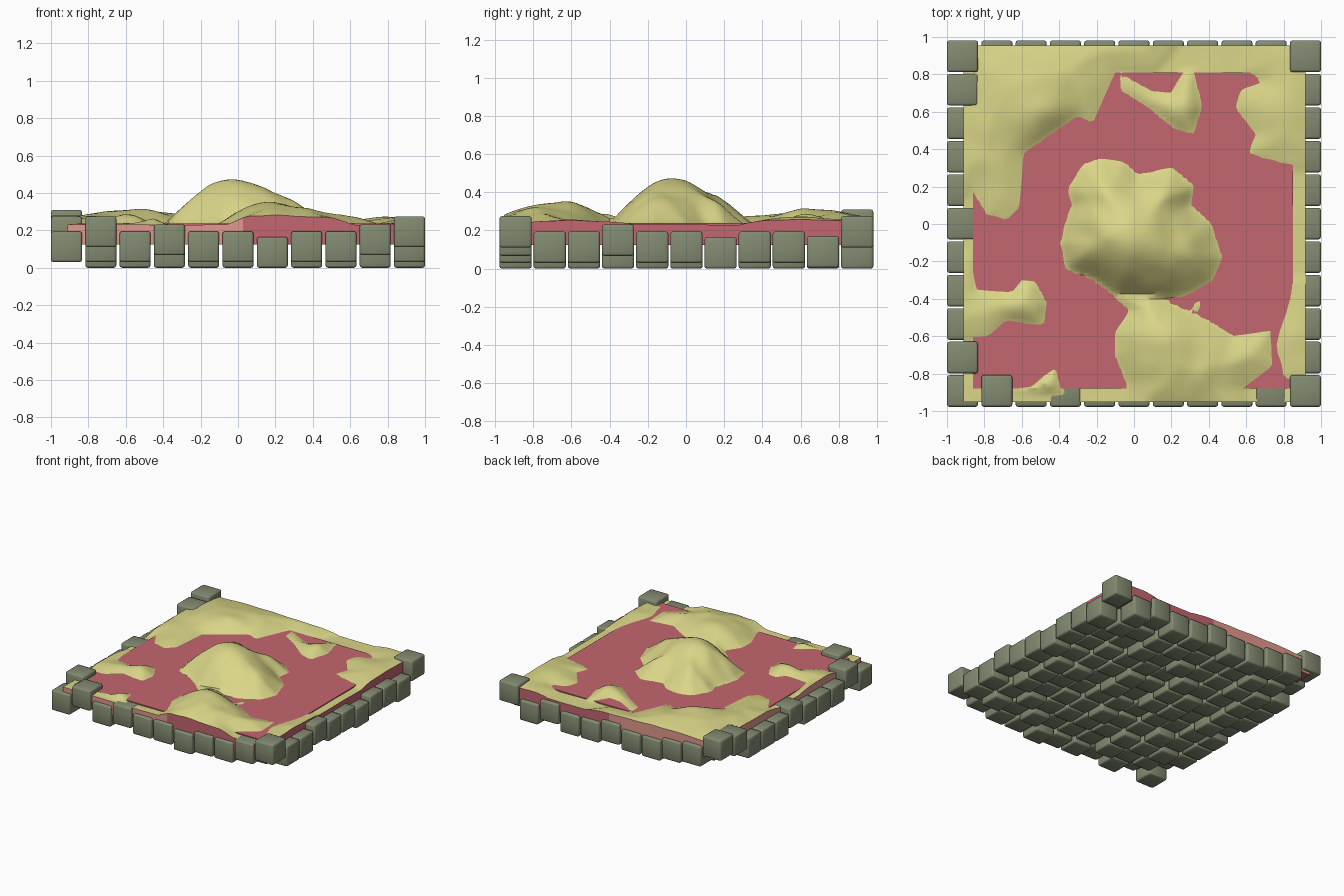
import bpy, bmesh, math, random
from mathutils import Vector, noise

if "Cube" in bpy.data.objects:
    bpy.data.objects.remove(bpy.data.objects["Cube"])

random.seed(4)


def material(name, rgb):
    m = bpy.data.materials.new(name)
    lin = [((c / 255 + 0.055) / 1.055) ** 2.4 for c in rgb]
    m.diffuse_color = (*lin, 1)
    m.use_nodes = True
    m.node_tree.nodes["Principled BSDF"].inputs["Base Color"].default_value = m.diffuse_color
    return m


STONE = material("grey green stone", (131, 139, 113))
SAND = material("yellow sand", (218, 214, 136))
RED = material("dull red", (196, 102, 110))
SALMON = material("salmon pink", (226, 152, 142))


def finish(bm, name, mats, angle=30):
    me = bpy.data.meshes.new(name)
    bm.to_mesh(me)
    bm.free()
    ob = bpy.data.objects.new(name, me)
    bpy.context.collection.objects.link(ob)
    for m in mats:
        me.materials.append(m)
    bpy.ops.object.select_all(action='DESELECT')
    ob.select_set(True)
    bpy.context.view_layer.objects.active = ob
    bpy.ops.object.shade_smooth_by_angle(angle=math.radians(angle))
    return ob


def add_box(bm, centre, size):
    vs = bmesh.ops.create_cube(bm, size=1)["verts"]
    for v in vs:
        v.co = Vector(centre) + Vector([a * b for a, b in zip(v.co, size)])


# Stone blocks: 11 x 11 grid, each at its own height
raised = {(0, 0): .03, (1, 0): .11, (2, 0): .03, (3, 0): .067, (4, 0): .03, (5, 0): .03,
          (6, 0): 0, (7, 0): .03, (8, 0): .03, (9, 0): .067, (10, 0): .11,
          (10, 3): .067, (10, 6): 0, (10, 9): .005, (10, 10): .11,
          (0, 1): .11, (0, 5): .07, (0, 9): .115, (0, 10): .145}
bm = bmesh.new()
for i in range(11):
    for j in range(11):
        edge = i in (0, 10) or j in (0, 10)
        low = raised.get((i, j), .03 if edge and j < 10 else random.choice((0, 0, .03, .03, .05)))
        add_box(bm, (-.917 + i * .1834, -.893 + j * .179, low + .0825), (.166, .169, .165))
bmesh.ops.bevel(bm, geom=bm.edges[:], offset=.013, segments=2, profile=.5, affect='EDGES')
finish(bm, "stone_blocks", [STONE], 50)

# Red ground plate
LEVEL = .238
bm = bmesh.new()
add_box(bm, (-.005, -.035, LEVEL - .01), (1.71, 1.69, .02))
finish(bm, "red_ground", [RED])

# Sand hills: outline, peak position, peak height above the ground plate
hills = []


def hill(outline, peak, height):
    hills.append(([Vector(p) for p in outline], Vector(peak), height))


hill([(-.39, -.1), (-.36, .02), (-.33, .1), (-.35, .19), (-.27, .32), (-.18, .345), (-.06, .33),
      (.02, .26), (.2, .30), (.32, .2), (.3, .1), (.41, 0), (.47, -.18), (.42, -.3), (.28, -.38),
      (.1, -.4), (-.1, -.38), (-.22, -.29), (-.36, -.24)], (-.03, -.08), .235)
hill([(-.04, -1.05), (-.04, -.85), (-.1, -.7), (-.1, -.58), (-.02, -.46), (-.12, -.38), (.1, -.36),
      (.2, -.43), (.4, -.52), (.53, -.6), (.73, -.57), (.74, -.76), (.58, -.88), (.62, -1.05)],
     (.17, -.63), .115)
hill([(-1, 1.05), (-1, .1), (-.87, .18), (-.79, .05), (-.68, .02), (-.61, .09), (-.59, .38),
      (-.42, .5), (-.3, .58), (-.22, .54), (-.1, .81), (.1, .83), (.3, 1.05)], (-.52, .62), .078)
hill([(-.08, .81), (-.07, .71), (.08, .62), (.22, .51), (.32, .48), (.36, .63), (.32, .81),
      (.26, .81), (.2, .7), (.1, .71)], (.27, .63), .05)
hill([(.54, .62), (.57, .72), (.69, .76), (.6, .82), (.6, 1.05), (1, 1.05), (1, .31), (.85, .31),
      (.69, .35), (.61, .38), (.65, .48)], (.78, .6), .035)
hill([(-1, -.28), (-.88, -.15), (-.84, -.35), (-.65, -.37), (-.6, -.3), (-.53, -.31), (-.47, -.42),
      (-.48, -.54), (-.58, -.53), (-.68, -.51), (-.78, -.6), (-1, -.62)], (-.6, -.42), .05)
hill([(-.72, -.89), (-.55, -.87), (-.42, -.77), (-.39, -.9)], (-.46, -.85), .025)
hill([(1, -.3), (.85, -.3), (.82, -.45), (.78, -.57), (.76, -.65), (.8, -.82), (1, -.9)],
     (.86, -.6), .02)
hill([(.3, -.44), (.36, -.41), (.34, -.47)], (.335, -.44), .01)


def signed_distance(p, poly):
    """Distance to the outline, positive inside."""
    best, inside = 9, False
    for a, b in zip(poly, poly[1:] + poly[:1]):
        d = b - a
        t = max(0, min(1, (p - a).dot(d) / d.length_squared))
        best = min(best, (a + d * t - p).length)
        if (a.y > p.y) != (b.y > p.y) and p.x < a.x + d.x * (p.y - a.y) / d.y:
            inside = not inside
    return best if inside else -best


def ground(x, y):
    p, h = Vector((x, y)), -.008 + .004 * noise.noise(Vector((x * 4, y * 4, 3)))
    for poly, peak, height in hills:
        sd = signed_distance(p, poly)
        if sd > 0:
            t = sd / (sd + (p - peak).length)
            rough = 1 + .22 * noise.noise(Vector((x * 8, y * 8, 1))) * (1 - t)
            h = max(h, height * math.sin(t * math.pi / 2) * rough)
        else:
            h = max(h, sd * .4)
    return LEVEL + h


# Sand surface with its coloured skirt
N = 76
X0, X1, Y0, Y1, BOTTOM = -.912, .918, -.953, .955, .125
bm = bmesh.new()
grid = []
for i in range(N + 1):
    x = X0 + (X1 - X0) * i / N
    row = []
    for j in range(N + 1):
        y = Y0 + (Y1 - Y0) * j / N
        row.append(bm.verts.new((x, y, ground(x, y))))
    grid.append(row)
for i in range(N):
    for j in range(N):
        bm.faces.new((grid[i][j], grid[i + 1][j], grid[i + 1][j + 1], grid[i][j + 1]))
rim = ([grid[i][0] for i in range(N)] + [grid[N][j] for j in range(N)]
       + [grid[i][N] for i in range(N, 0, -1)] + [grid[0][j] for j in range(N, 0, -1)])
base = [bm.verts.new((v.co.x, v.co.y, BOTTOM)) for v in rim]
for k in range(len(rim)):
    n = (k + 1) % len(rim)
    f = bm.faces.new((rim[n], rim[k], base[k], base[n]))
    f.material_index = 2 if f.calc_center_median().x < 0.02 else 1   # left half is salmon
bm.faces.new(base[::-1]).material_index = 1
bmesh.ops.recalc_face_normals(bm, faces=bm.faces[:])
finish(bm, "sand_terrain", [SAND, RED, SALMON])
